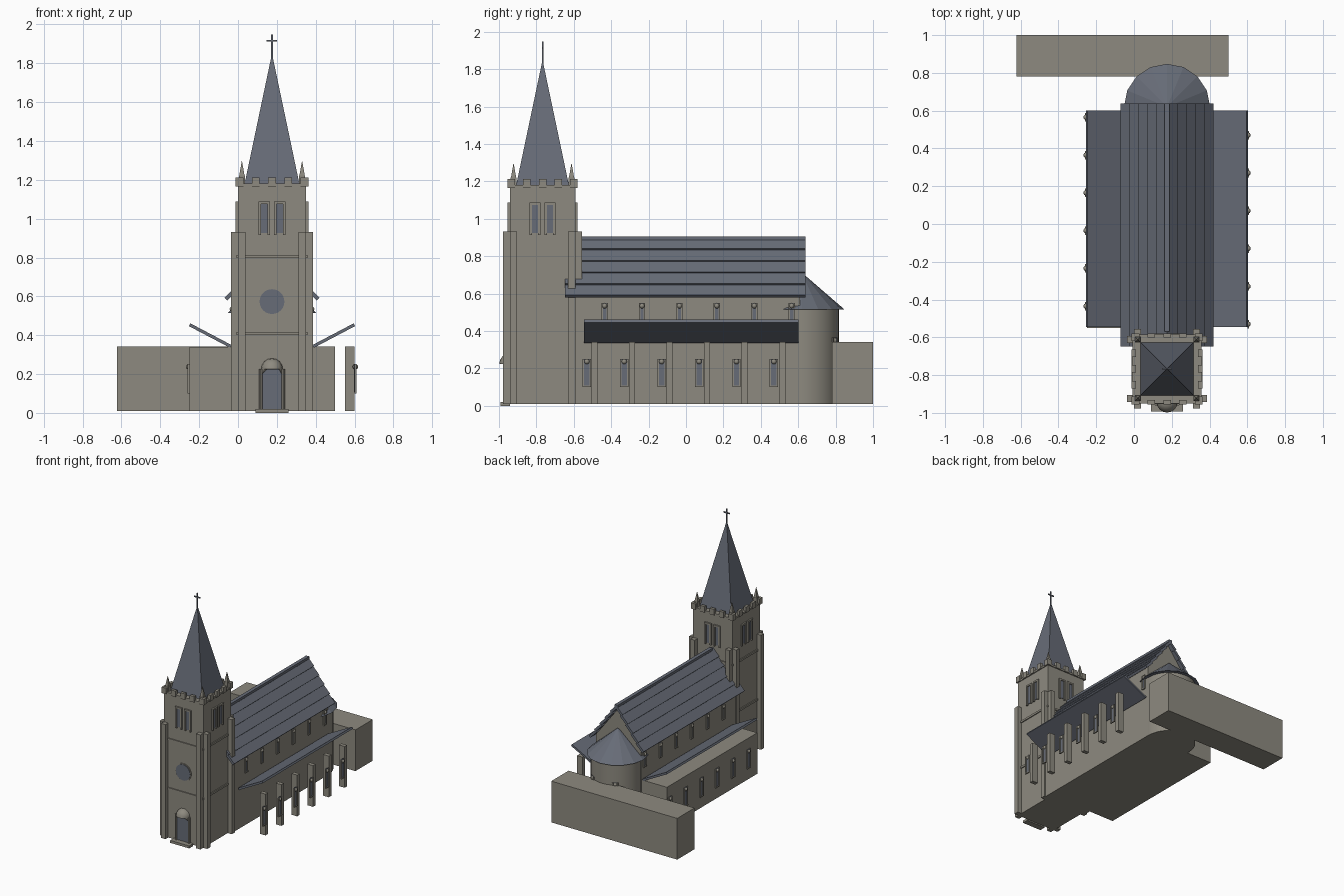
import bpy, bmesh, math
from mathutils import Matrix, Vector

cube = bpy.data.objects.get("Cube")
if cube:
    bpy.data.objects.remove(cube, do_unlink=True)

CX, TY = 0.175, -0.767      # church axis, tower centre
BASE = 0.01


def material(name, rgb):
    m = bpy.data.materials.new(name)
    m.use_nodes = True
    m.diffuse_color = (*rgb, 1)
    m.node_tree.nodes["Principled BSDF"].inputs["Base Color"].default_value = (*rgb, 1)
    return m


STONE = material("warm_grey_stone", (0.27, 0.255, 0.215))
SLATE = material("blue_grey_slate", (0.135, 0.15, 0.185))


class Part:
    """Collects primitives into one named object."""

    def __init__(self, name, mat):
        self.name, self.mat, self.bm = name, mat, bmesh.new()

    def box(self, x, y, z, m=Matrix()):
        lo, hi = Vector((x[0], y[0], z[0])), Vector((x[1], y[1], z[1]))
        t = Matrix.Translation((lo + hi) / 2) @ Matrix.Diagonal((*(hi - lo), 1))
        bmesh.ops.create_cube(self.bm, size=1, matrix=m @ t)

    def cone(self, at, r1, r2, h, sides, m=Matrix(), turn=0):
        t = Matrix.Translation(Vector(at) + Vector((0, 0, h / 2))) @ Matrix.Rotation(turn, 4, 'Z')
        bmesh.ops.create_cone(self.bm, cap_ends=True, segments=sides, radius1=r1,
                              radius2=r2, depth=h, matrix=m @ t)

    def ball(self, at, r, m=Matrix()):
        bmesh.ops.create_uvsphere(self.bm, u_segments=16, v_segments=8, radius=r,
                                  matrix=m @ Matrix.Translation(at))

    def finish(self, smooth=False):
        bmesh.ops.recalc_face_normals(self.bm, faces=self.bm.faces)
        mesh = bpy.data.meshes.new(self.name)
        self.bm.to_mesh(mesh)
        self.bm.free()
        mesh.materials.append(self.mat)
        ob = bpy.data.objects.new(self.name, mesh)
        bpy.context.collection.objects.link(ob)
        if smooth:
            bpy.ops.object.select_all(action='DESELECT')
            ob.select_set(True)
            bpy.context.view_layer.objects.active = ob
            bpy.ops.object.shade_smooth_by_angle(angle=math.radians(35))
        return ob


def facing(x, y, angle):
    """Local frame on a wall: x across, -y outward."""
    return Matrix.Translation((x, y, 0)) @ Matrix.Rotation(angle, 4, 'Z')


def lancet(frame, pane, m, z0, z1, w=0.045):
    """Narrow window with jambs, a sill and a small round hood."""
    h = w / 2
    for s in (-1, 1):
        frame.box(sorted((s * h, s * (h - 0.008))), (-0.009, 0), (z0, z1), m)
    frame.box((-h, h), (-0.01, 0), (z0 - 0.008, z0), m)
    frame.ball((0, -0.004, z1 - 0.015), 0.014, m)
    pane.box((0.008 - h, h - 0.008), (-0.004, 0.004), (z0, z1), m)


SIDES = [facing(CX, TY, k * math.pi / 2) for k in range(4)]
H = 0.175

# Tower shaft, ledges and corner buttresses
tower = Part("tower", STONE)
tower.box((CX - H, CX + H), (TY - H, TY + H), (BASE, 1.175))
tower.finish()
ledges = Part("tower_ledges", STONE)
for z in (0.4, 0.797):
    ledges.box((CX - 0.183, CX + 0.183), (TY - 0.183, TY + 0.183), (z, z + 0.016))
ledges.finish()
buttress = Part("tower_buttresses", STONE)
for m in SIDES:
    for x in (-H, H - 0.038):
        buttress.box((x, x + 0.038), (-H - 0.036, -H), (BASE, 0.932), m)
buttress.finish()

# Belfry openings, a pair on each face
frames, louvres = Part("belfry_frames", STONE), Part("belfry_louvres", SLATE)
for m in SIDES:
    for x in (-0.04, 0.04):
        for s in (-1, 1):
            frames.box((x + s * 0.023 - 0.007, x + s * 0.023 + 0.007),
                       (-H - 0.012, -H), (0.915, 1.085), m)
        frames.box((x - 0.03, x + 0.03), (-H - 0.012, -H), (1.075, 1.088), m)
        louvres.box((x - 0.017, x + 0.017), (-H - 0.004, -H + 0.004), (0.925, 1.076), m)
frames.finish()
louvres.finish()

# Parapet with merlons and pinnacles
parapet = Part("parapet", STONE)
parapet.box((CX - 0.182, CX + 0.182), (TY - 0.182, TY + 0.182), (1.165, 1.18))
for m in SIDES:
    for i in range(-2, 3):
        x = i * 0.0835
        parapet.box((x - 0.02, x + 0.02), (-0.188, -0.165), (1.165, 1.213), m)
parapet.finish()
pinnacles = Part("pinnacles", STONE)
for m in SIDES:
    pinnacles.box((-0.171, -0.139), (-0.171, -0.139), (1.17, 1.222), m)
    pinnacles.cone((-0.155, -0.155, 1.22), 0.02, 0, 0.08, 4, m, math.pi / 4)
pinnacles.finish()

# Spire and cross
spire = Part("spire", SLATE)
spire.cone((CX, TY, 1.175), 0.142 * math.sqrt(2), 0, 0.675, 4, turn=math.pi / 4)
spire.finish()
cross = Part("cross", SLATE)
cross.box((CX - 0.004, CX + 0.004), (TY - 0.004, TY + 0.004), (1.83, 1.948))
cross.box((CX - 0.027, CX + 0.027), (TY - 0.004, TY + 0.004), (1.911, 1.92))
cross.finish()

# Entrance: steps, columns, door leaf, domed hood
FY = TY - H
steps = Part("entrance_steps", STONE)
steps.box((CX - 0.085, CX + 0.085), (FY - 0.05, FY), (0, 0.02))
steps.finish()
door = Part("door", SLATE)
door.box((CX - 0.052, CX + 0.052), (FY - 0.008, FY), (0.02, 0.225))
door.finish()
porch = Part("porch", STONE)
for s in (-1, 1):
    porch.cone((CX + s * 0.058, FY - 0.012, 0.02), 0.008, 0.008, 0.205, 8)
porch.ball((CX, FY, 0.225), 0.056)
bmesh.ops.delete(porch.bm, geom=[v for v in porch.bm.verts if v.co.z > 0.2251 and v.co.y > FY + 0.01],
                 context='VERTS')
low = [v for v in porch.bm.verts if v.co.z < 0.224 and abs(v.co.x - CX) < 0.045]
for v in low:
    v.co.z = 0.223
porch.finish(smooth=True)

# Round window
rose = facing(CX, FY, 0) @ Matrix.Translation((0, 0, 0.573)) @ Matrix.Rotation(math.pi / 2, 4, 'X')
ring, glass = Part("round_window_rim", STONE), Part("round_window_glass", SLATE)
ring.cone((0, 0, -0.005), 0.07, 0.07, 0.011, 24, rose)
glass.cone((0, 0, -0.002), 0.064, 0.064, 0.011, 24, rose)
ring.finish()
glass.finish()

# Nave body with rear gable
W = 0.2
nave = Part("nave", STONE)
section = [(-W, BASE), (W, BASE), (W, 0.605), (0, 0.865), (-W, 0.605)]
face = nave.bm.faces.new([nave.bm.verts.new((CX + x, -0.595, z)) for x, z in section])
ends = bmesh.ops.extrude_face_region(nave.bm, geom=[face])["geom"]
bmesh.ops.translate(nave.bm, vec=(0, 1.205, 0),
                    verts=[g for g in ends if isinstance(g, bmesh.types.BMVert)])
nave.finish()

# Nave roof in overlapping courses, with ridge cap
EAVE, RIDGE, ROWS = Vector((0.235, 0, 0.583)), Vector((0, 0, 0.893)), 5
slope = math.atan2(RIDGE.z - EAVE.z, EAVE.x)
length = (RIDGE - EAVE).length / ROWS
roof = Part("nave_roof", SLATE)
for flip in (1, -1):
    side = Matrix.Translation((CX, 0, 0)) @ Matrix.Diagonal((flip, 1, 1, 1))
    for i in range(ROWS):
        c = EAVE.lerp(RIDGE, (i + 0.5) / ROWS)
        m = side @ Matrix.Translation(c) @ Matrix.Rotation(slope - 0.13, 4, 'Y')
        roof.box((-length * 0.56, length * 0.5), (-0.648, 0.638), (-0.011, 0.009), m)
roof.box((CX - 0.014, CX + 0.014), (-0.57, 0.638), (0.878, 0.905))
roof.finish()

# Rounded apse with conical roof
AY = 0.62
apse = Part("apse", STONE)
apse.cone((CX, AY, BASE), 0.198, 0.198, 0.51, 32)
apse.finish(smooth=True)
apse_roof = Part("apse_roof", SLATE)
apse_roof.cone((CX, AY, 0.515), 0.228, 0, 0.197, 16)
apse_roof.finish()

# Side aisle, rear annexe
aisle = Part("aisle", STONE)
aisle.box((-0.25, CX), (-0.55, 0.6), (BASE, 0.34))
aisle.finish()
annexe = Part("rear_annexe", STONE)
annexe.box((-0.622, 0.5), (0.78, 1.0), (BASE, 0.342))
annexe.finish()

# Aisle roofs, rising outward
for name, s in (("left_aisle_roof", 1), ("right_aisle_roof", -1)):
    slab = Part(name, SLATE)
    m = Matrix.Translation((CX + s * 0.318, 0, 0.398)) @ Matrix.Rotation(-s * 0.484, 4, 'Y')
    slab.box((-0.12, 0.12), (-0.545, 0.602), (-0.008, 0.008), m)
    slab.finish()

# Free-standing piers
piers = Part("aisle_piers", STONE)
for i in range(6):
    y = -0.49 + i * 0.201
    piers.box((0.55, 0.6), (y - 0.016, y + 0.016), (BASE, 0.342))
piers.finish()

# Lancet windows of clerestory, aisles and apse
surround, panes = Part("window_surrounds", STONE), Part("window_panes", SLATE)
for i in range(6):
    y = -0.435 + i * 0.2
    for s in (1, -1):
        lancet(surround, panes, facing(CX + s * W, y, s * math.pi / 2), 0.44, 0.55, 0.034)
    lancet(surround, panes, facing(0.6, y - 0.095, math.pi / 2), 0.108, 0.252)
    lancet(surround, panes, facing(-0.25, y, -math.pi / 2), 0.108, 0.252)
for a in (math.pi / 3, 2 * math.pi / 3):
    m = facing(CX + 0.197 * math.cos(a), AY + 0.197 * math.sin(a), a + math.pi / 2)
    lancet(surround, panes, m, 0.2, 0.365)
surround.finish(smooth=True)
panes.finish()
